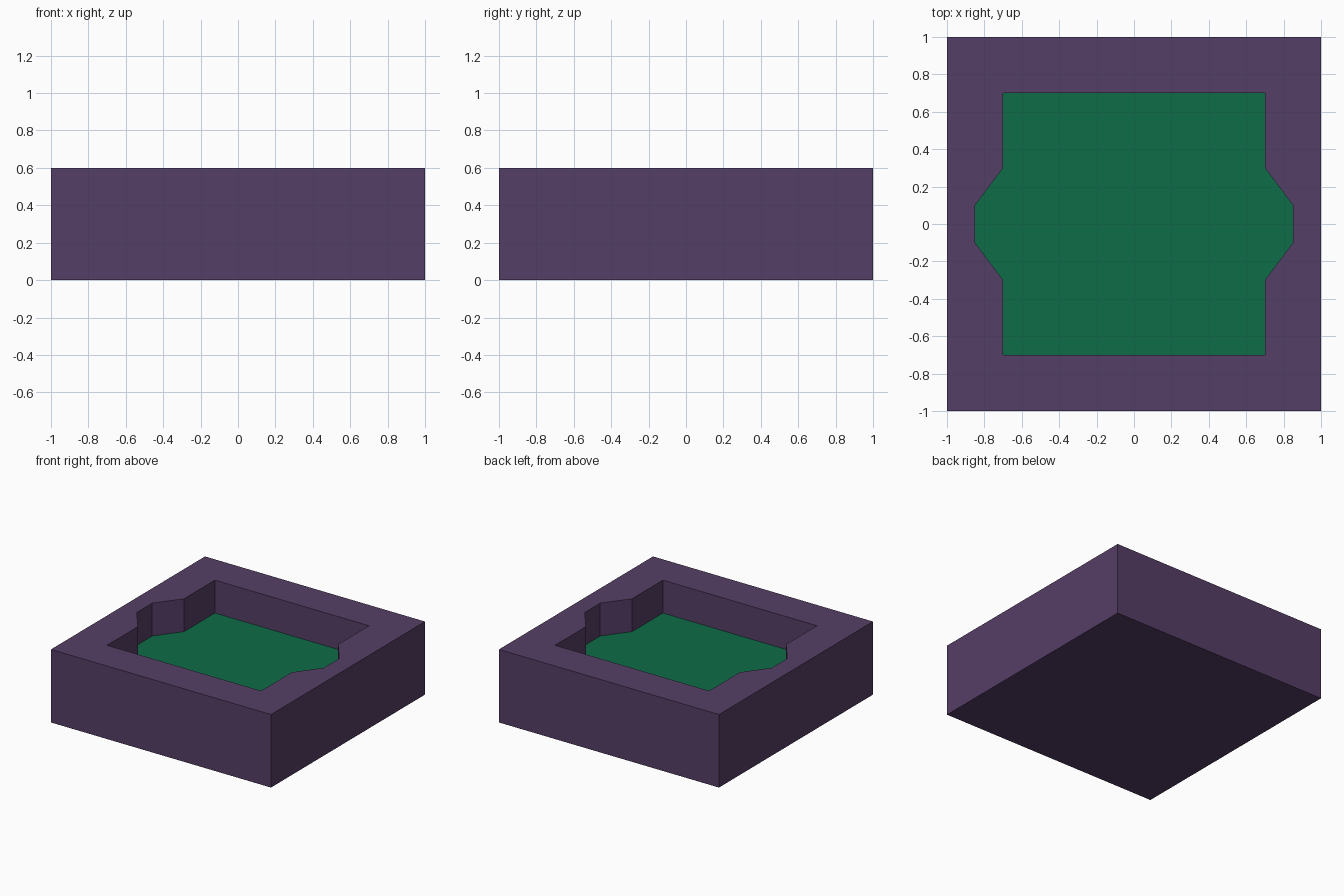
import bpy, bmesh

if "Cube" in bpy.data.objects:
    bpy.data.objects.remove(bpy.data.objects["Cube"])


def material(name, rgb):
    # sRGB 0-255 to linear
    lin = [((c / 255 + 0.055) / 1.055) ** 2.4 if c > 10 else c / 255 / 12.92 for c in rgb]
    m = bpy.data.materials.new(name)
    m.diffuse_color = (*lin, 1)
    m.use_nodes = True
    m.node_tree.nodes["Principled BSDF"].inputs["Base Color"].default_value = m.diffuse_color
    return m


HEIGHT, FLOOR = 0.6, 0.33

# Outer square, and one quarter of the pocket outline mirrored to a full loop
outer = [(1, 1), (-1, 1), (-1, -1), (1, -1)]
quarter = [(0.85, 0.1), (0.7, 0.3), (0.7, 0.7)]
upper = quarter + [(-x, y) for x, y in reversed(quarter)]
pocket = upper + [(x, -y) for x, y in reversed(upper)]

bm = bmesh.new()


def ring(points, z):
    return [bm.verts.new((x, y, z)) for x, y in points]


def walls(a, b):
    for i in range(len(a)):
        j = (i + 1) % len(a)
        bm.faces.new((a[i], a[j], b[j], b[i]))


# Block sides and underside, pocket walls and floor
outer_top, outer_base = ring(outer, HEIGHT), ring(outer, 0)
pocket_top, pocket_base = ring(pocket, HEIGHT), ring(pocket, FLOOR)
walls(outer_top, outer_base)
walls(pocket_top, pocket_base)
bm.faces.new(outer_base)
floor = bm.faces.new(pocket_base)
floor.material_index = 1

# Flat rim between the two outlines
rim = [e for e in bm.edges if all(v.co.z > HEIGHT - 1e-4 for v in e.verts)]
bmesh.ops.triangle_fill(bm, edges=rim, use_beauty=True, use_dissolve=False, normal=(0, 0, 1))
bmesh.ops.recalc_face_normals(bm, faces=bm.faces[:])

mesh = bpy.data.meshes.new("pocketed_block")
bm.to_mesh(mesh)
bm.free()
mesh.materials.append(material("purple", (85, 62, 102)))
mesh.materials.append(material("green", (13, 108, 72)))
bpy.context.collection.objects.link(bpy.data.objects.new("pocketed_block", mesh))
